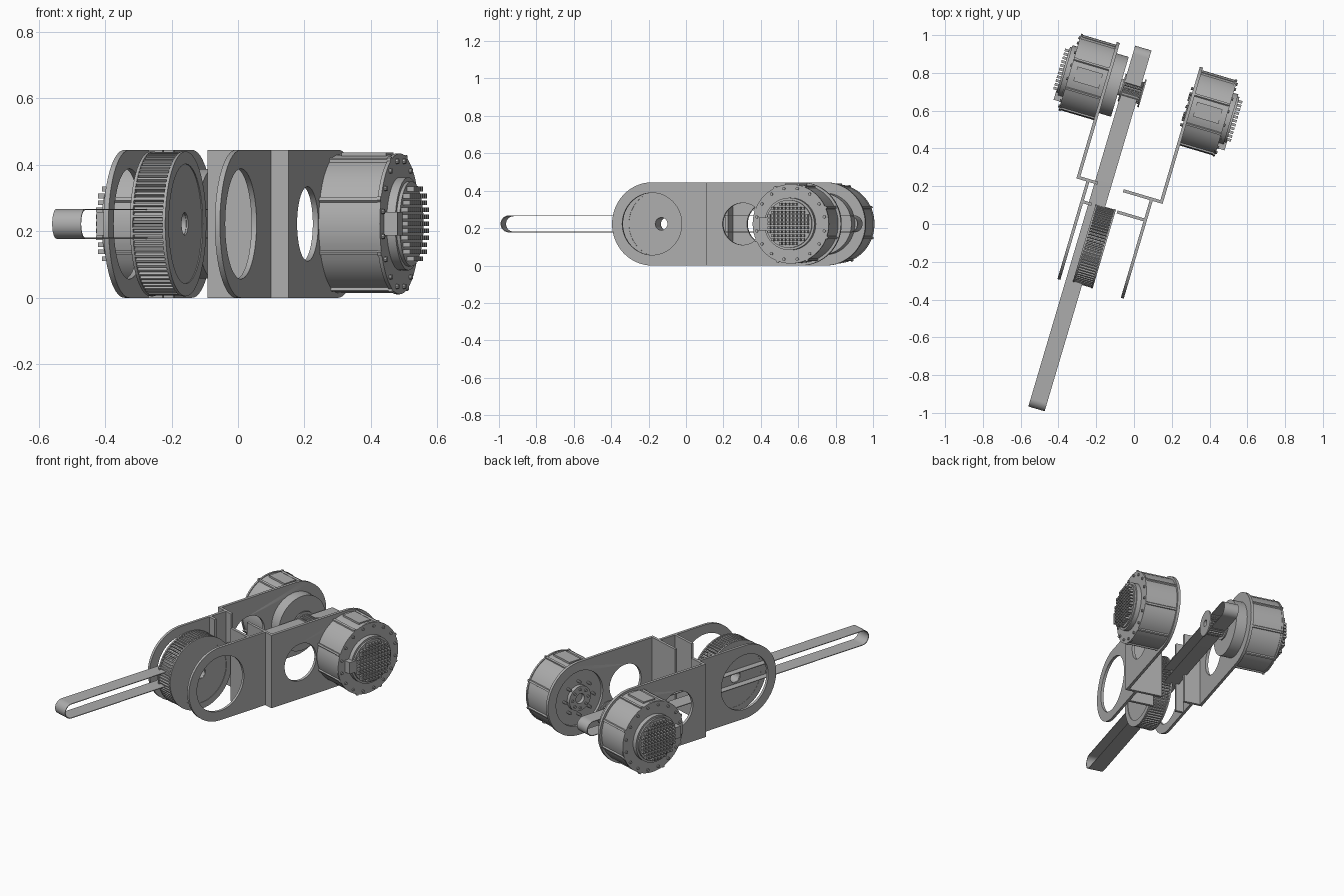
import bpy
from math import sin, cos, pi, radians
from mathutils import Matrix

cube = bpy.data.objects.get("Cube")
if cube:
    bpy.data.objects.remove(cube)

grey = bpy.data.materials.new("machined_grey")
grey.use_nodes = True
grey.diffuse_color = (0.42, 0.42, 0.42, 1)
grey.node_tree.nodes["Principled BSDF"].inputs["Base Color"].default_value = (0.42, 0.42, 0.42, 1)

# The arm runs along its own length axis, then the whole assembly is turned
TURN = Matrix.Rotation(radians(-16.5), 4, 'Z')
SIDEWAYS = Matrix(((0, 0, 1, 0), (1, 0, 0, 0), (0, 1, 0, 0), (0, 0, 0, 1)))
MID = -0.123          # centre line between the side plates
HZ = 0.2225           # axle height, also the plate end radius
FRONT, REAR = -0.172, 0.675   # axle positions along the arm
BELT = -0.217


def circle(r, v, z=HZ, n=64):
    return [(v + r * cos(2 * pi * i / n), z + r * sin(2 * pi * i / n)) for i in range(n)]


def rect(v0, v1, z0, z1):
    return [(v0, z0), (v1, z0), (v1, z1), (v0, z1)]


def toothed(r_out, r_in, v, teeth):
    """Gear outline with trapezoid teeth."""
    pts = []
    for i in range(teeth):
        for step, r in ((0, r_in), (0.4, r_in), (0.5, r_out), (0.9, r_out)):
            a = 2 * pi * (i + step) / teeth
            pts.append((v + r * cos(a), HZ + r * sin(a)))
    return pts


def ribbed(r, rise, v, ribs=8):
    """Motor shell outline: round with narrow raised ribs."""
    pts = []
    for i in range(ribs):
        for j in range(10):
            a = 2 * pi * (i + 0.5 + j / 10) / ribs
            pts.append((v + r * cos(a), HZ + r * sin(a)))
            if j == 0:
                for da in (0.01, 0.06):
                    pts.append((v + (r + rise) * cos(a + da), HZ + (r + rise) * sin(a + da)))
    return pts


def extrude(name, outlines, u0, u1):
    """Fill outlines (inner ones become holes) and extrude them across the arm."""
    curve = bpy.data.curves.new(name + "_profile", 'CURVE')
    curve.dimensions = '2D'
    curve.fill_mode = 'BOTH'
    curve.extrude = abs(u1 - u0) / 2
    for pts in outlines:
        s = curve.splines.new('POLY')
        s.points.add(len(pts) - 1)
        for p, (v, z) in zip(s.points, pts):
            p.co = (v, z, 0, 1)
        s.use_cyclic_u = True
    temp = bpy.data.objects.new(name + "_temp", curve)
    bpy.context.collection.objects.link(temp)
    deps = bpy.context.evaluated_depsgraph_get()
    mesh = bpy.data.meshes.new_from_object(temp.evaluated_get(deps))
    bpy.data.objects.remove(temp)
    bpy.data.curves.remove(curve)
    mesh.transform(TURN @ Matrix.Translation(((u0 + u1) / 2, 0, 0)) @ SIDEWAYS)
    mesh.name = name
    mesh.materials.clear()
    mesh.materials.append(grey)
    mesh.shade_smooth()
    mesh.set_sharp_from_angle(angle=radians(30))
    obj = bpy.data.objects.new(name, mesh)
    bpy.context.collection.objects.link(obj)
    return obj


def plate_outline(v_flat, v_axle):
    """Flat at one end, half round about the axle at the other."""
    d = 1 if v_axle > v_flat else -1
    arc = [(v_axle + d * HZ * cos(a), HZ + HZ * sin(a))
           for a in (-pi / 2 + pi * i / 32 for i in range(33))]
    return [(v_flat, 0)] + arc + [(v_flat, 2 * HZ)]


def motor(name, side):
    def part(label, outlines, d0, d1):
        return extrude(name + label, outlines, MID + side * d0, MID + side * d1)

    part("_shell", [ribbed(0.208, 0.008, REAR)], 0.236, 0.420)
    part("_end_plate", [ribbed(0.212, 0.008, REAR)], 0.420, 0.431)
    part("_cap", [circle(0.14, REAR)], 0.431, 0.458)
    part("_cap_step", [circle(0.128, REAR)], 0.458, 0.468)
    # grid of cooling pins clipped to the cap
    pins = []
    for i in range(-5, 6):
        for j in range(-5, 6):
            v, z = i * 0.021, j * 0.021
            if v * v + z * z < 0.0142:
                pins.append(rect(REAR + v - 0.007, REAR + v + 0.007, HZ + z - 0.007, HZ + z + 0.007))
    part("_pins", pins, 0.468, 0.490)
    # rim bolts, plug and top label pad
    bolts = [circle(0.008, REAR + 0.192 * cos(a), HZ + 0.192 * sin(a), 10)
             for a in (2 * pi * (i + 0.5) / 16 for i in range(16))]
    part("_rim_bolts", bolts, 0.431, 0.439)
    part("_plug", [rect(REAR - 0.165, REAR - 0.11, HZ - 0.035, HZ + 0.035)], 0.431, 0.472)
    part("_label_pad", [rect(REAR - 0.04, REAR + 0.04, HZ + 0.19, HZ + 0.215)], 0.26, 0.40)
    # output face seen through the plate
    part("_output_ring", [circle(0.075, REAR), circle(0.03, REAR)], 0.215, 0.236)
    face_bolts = [circle(0.008, REAR + r * cos(a), HZ + r * sin(a), 10)
                  for r, n in ((0.055, 8), (0.1, 8))
                  for a in (2 * pi * i / n for i in range(n))]
    part("_face_bolts", face_bolts, 0.208, 0.236)


# Side plates, cross walls and motors, one set per side
for name, side in (("right", 1), ("left", -1)):
    extrude(name + "_front_plate", [plate_outline(0.16, FRONT), circle(0.166, FRONT)],
            MID + side * 0.167, MID + side * 0.183)
    extrude(name + "_rear_plate",
            [plate_outline(0.145, REAR), circle(0.112, 0.35), circle(0.165, REAR)],
            MID + side * 0.221, MID + side * 0.238)
    gap = -0.104 if side > 0 else -0.245
    extrude(name + "_rear_wall", [rect(0.145, 0.161, 0, 2 * HZ)], gap, MID + side * 0.238)
    extrude(name + "_front_wall", [rect(0.028, 0.044, 0, 2 * HZ)], gap, MID + side * 0.167)
    motor(name + "_motor", side)

# Large toothed pulley at the front axle
bore = circle(0.034, FRONT, HZ, 32)
extrude("pulley_teeth", [toothed(0.216, 0.204, FRONT, 76), bore], -0.216, -0.122)
for name, u in (("pulley_left_rim", -0.224), ("pulley_right_rim", -0.122)):
    extrude(name, [circle(0.218, FRONT, n=96), circle(0.18, FRONT)], u, u + 0.009)
    extrude(name + "_face", [circle(0.18, FRONT), bore], u + 0.001, u + 0.006)

# Drive disc, shaft and small pulley on the left motor
extrude("drive_disc", [circle(0.165, REAR)], MID - 0.238, -0.278)
extrude("drive_hub", [circle(0.045, REAR)], -0.278, -0.262)
extrude("drive_pulley_teeth", [toothed(0.06, 0.05, REAR, 24), circle(0.02, REAR)], -0.262, -0.158)
for name, u in (("drive_pulley_left_flange", -0.268), ("drive_pulley_right_flange", -0.160)):
    extrude(name, [circle(0.076, REAR), circle(0.02, REAR)], u, u + 0.008)


# Long thin drive belt
def stadium(r, v0, v1):
    arc = [pi / 2 + pi * i / 20 for i in range(21)]
    return ([(v0 + r * cos(a), HZ + r * sin(a)) for a in arc]
            + [(v1 - r * cos(a), HZ - r * sin(a)) for a in arc])


extrude("drive_belt", [stadium(0.045, -1.04, 0.862), stadium(0.041, -1.04, 0.862)],
        BELT - 0.045, BELT + 0.045)
